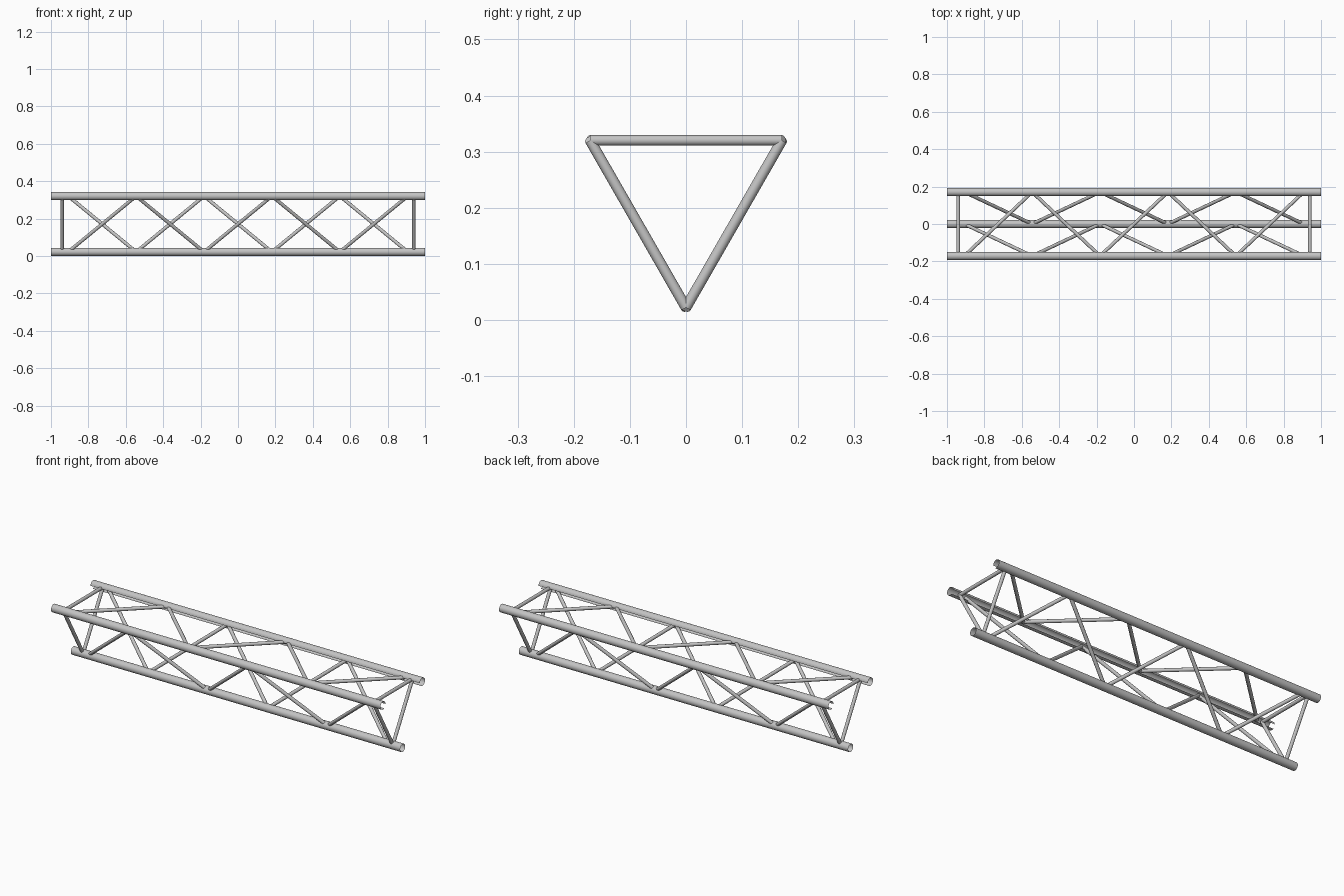
import bpy, bmesh, math
from mathutils import Vector, Matrix

cube = bpy.data.objects.get("Cube")
if cube:
    bpy.data.objects.remove(cube, do_unlink=True)

CHORD_R, BAR_R = 0.022, 0.0094
LOW_Z, TOP_Z, TOP_Y = 0.022, 0.32, 0.171
END_X, BAY, BAYS = 0.94, 0.363, 5

metal = bpy.data.materials.new("brushed_aluminium")
metal.use_nodes = True
colour = (0.55, 0.55, 0.55, 1)
metal.diffuse_color = colour
metal.node_tree.nodes["Principled BSDF"].inputs["Base Color"].default_value = colour


def tube(name, a, b, radius, sides, caps, slot=None):
    """Round tube from a to b; slot is a direction whose facing strip is left open."""
    a, b = Vector(a), Vector(b)
    axis = b - a
    place = Matrix.Translation((a + b) / 2) @ axis.to_track_quat("Z", "Y").to_matrix().to_4x4()
    bm = bmesh.new()
    bmesh.ops.create_cone(bm, cap_ends=caps, segments=sides, radius1=radius,
                          radius2=radius, depth=axis.length, matrix=place)
    bm.normal_update()
    if slot:
        gap = [f for f in bm.faces if f.normal.dot(slot) > math.cos(math.radians(25))]
        bmesh.ops.delete(bm, geom=gap, context="FACES")
    mesh = bpy.data.meshes.new(name)
    bm.to_mesh(mesh)
    bm.free()
    mesh.materials.append(metal)
    obj = bpy.data.objects.new(name, mesh)
    bpy.context.collection.objects.link(obj)
    bpy.ops.object.select_all(action="DESELECT")
    obj.select_set(True)
    bpy.context.view_layer.objects.active = obj
    bpy.ops.object.shade_smooth_by_angle(angle=math.radians(35))
    return obj


# Cross-section corners (y, z)
low, front, back = (0, LOW_Z), (-TOP_Y, TOP_Z), (TOP_Y, TOP_Z)

# Three long open-ended chords; the upper two are slotted towards the middle
tilt = math.radians(30)
inward = Vector((0, math.cos(tilt), -math.sin(tilt)))
tube("bottom_chord", (-1, *low), (1, *low), CHORD_R, 24, False)
tube("front_top_chord", (-1, *front), (1, *front), CHORD_R, 24, False, inward)
tube("back_top_chord", (-1, *back), (1, *back), CHORD_R, 24, False,
     Vector((0, -inward.y, inward.z)))

# Each face: end bars plus a zigzag of diagonals starting from its first corner
faces = {"front": (low, front), "back": (back, low), "top": (front, back)}
for label, corners in faces.items():
    for side, x in (("right", -END_X), ("left", END_X)):
        tube(f"{label}_{side}_end_bar", (x, *corners[0]), (x, *corners[1]), BAR_R, 16, True)
    for i in range(BAYS):
        x = (i - BAYS / 2) * BAY
        start, end = corners[i % 2], corners[(i + 1) % 2]
        tube(f"{label}_diagonal_{i + 1}", (x, *start), (x + BAY, *end), BAR_R, 16, True)
